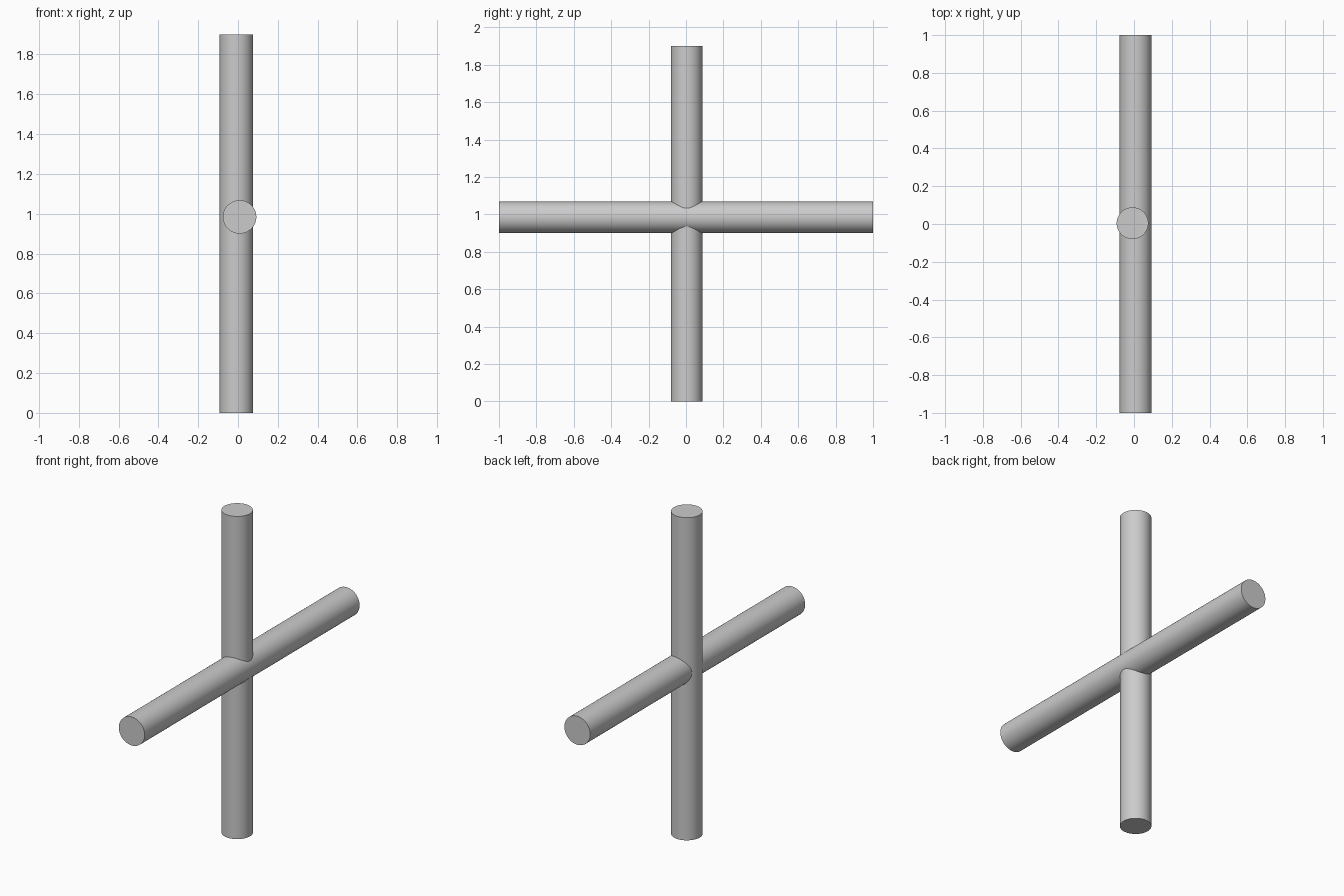
import bpy
from math import radians

if "Cube" in bpy.data.objects:
    bpy.data.objects.remove(bpy.data.objects["Cube"])

RADIUS = 0.084


def rod(name, length, location, rotation=(0, 0, 0)):
    """Smooth round bar with flat closed ends."""
    bpy.ops.mesh.primitive_cylinder_add(
        vertices=64, radius=RADIUS, depth=length, end_fill_type='TRIFAN',
        location=location, rotation=rotation)
    obj = bpy.context.object
    obj.name = name
    bpy.ops.object.shade_smooth_by_angle(angle=radians(40))
    return obj


# Upright bar standing on the ground, slightly left of centre
rod("upright_bar", 1.90, (-0.008, 0.004, 0.95))

# Level bar running front to back, slightly right of centre
rod("cross_bar", 2.0, (0.008, 0, 0.984), (radians(90), 0, 0))
